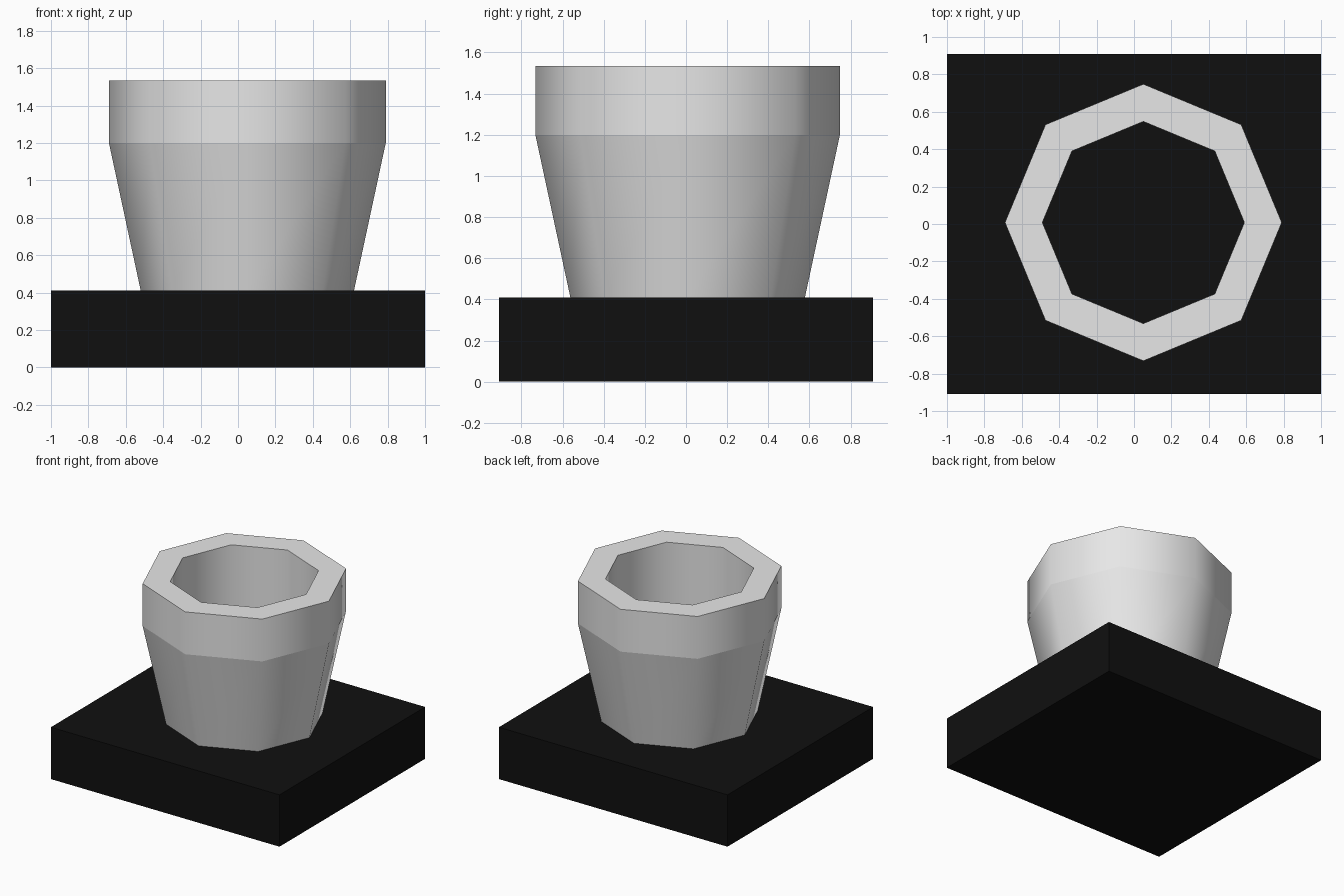
import bpy, bmesh, math

if "Cube" in bpy.data.objects:
    bpy.data.objects.remove(bpy.data.objects["Cube"])

def material(name, color):
    m = bpy.data.materials.new(name)
    m.diffuse_color = (*color, 1.0)
    m.use_nodes = True
    m.node_tree.nodes["Principled BSDF"].inputs["Base Color"].default_value = m.diffuse_color
    return m

black = material("black", (0.005, 0.005, 0.005))
light_grey = material("light grey", (0.8, 0.8, 0.8))

def add_object(name, bm, mat):
    me = bpy.data.meshes.new(name)
    bm.to_mesh(me)
    bm.free()
    me.materials.append(mat)
    ob = bpy.data.objects.new(name, me)
    bpy.context.collection.objects.link(ob)
    return ob

# Square base slab
BASE_TOP = 0.41
bm = bmesh.new()
bmesh.ops.create_cube(bm, size=1.0)
for v in bm.verts:
    v.co.x *= 2.0
    v.co.y *= 1.82
    v.co.z = (v.co.z + 0.5) * BASE_TOP
add_object("base", bm, black)

# Octagonal pot: outer wall, rim band, rim top, straight bore open to the base
SIDES = 8
CX, CY = 0.05, 0.008
profile = [(0.57, BASE_TOP), (0.74, 1.2), (0.74, 1.535), (0.54, 1.535), (0.54, BASE_TOP)]
bm = bmesh.new()
rings = []
for r, z in profile:
    rings.append([bm.verts.new((CX + r * math.cos(math.tau * i / SIDES),
                                CY + r * math.sin(math.tau * i / SIDES), z))
                  for i in range(SIDES)])
for k in range(len(rings)):
    a, b = rings[k], rings[(k + 1) % len(rings)]
    for i in range(SIDES):
        j = (i + 1) % SIDES
        f = bm.faces.new((a[i], a[j], b[j], b[i]))
        f.smooth = k in (0, 1, 3)   # walls smooth, rim top and foot flat
# Keep every horizontal ring edge crisp
for ring in rings:
    for i in range(SIDES):
        bm.edges.get((ring[i], ring[(i + 1) % SIDES])).smooth = False
bmesh.ops.recalc_face_normals(bm, faces=bm.faces)
add_object("pot", bm, light_grey)
